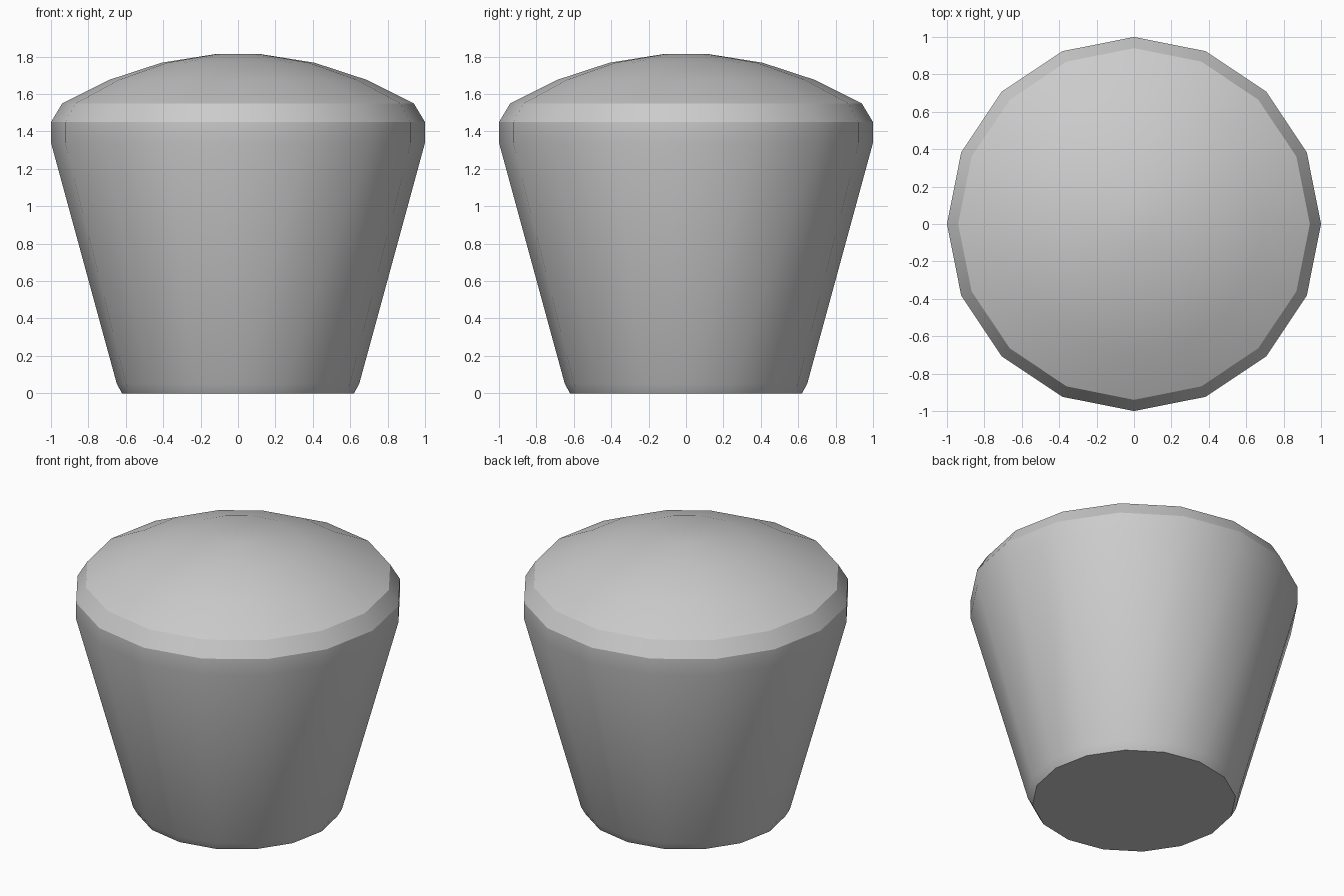
import bpy, bmesh, math

cube = bpy.data.objects.get("Cube")
if cube:
    bpy.data.objects.remove(cube, do_unlink=True)

SIDES = 16

# Single plain colour
grey = bpy.data.materials.new("light_grey")
grey.use_nodes = True
colour = (0.6, 0.6, 0.6, 1)
grey.diffuse_color = colour
grey.node_tree.nodes["Principled BSDF"].inputs["Base Color"].default_value = colour

# Radius and height: tapered stem, rim band, bevel, shallow domed cap
profile = [(0.62, 0), (0.648, 0.05), (1, 1.34), (1, 1.45), (0.94, 1.55),
           (0.69, 1.675), (0.41, 1.767), (0.11, 1.815)]


def lathe(name, points):
    bm = bmesh.new()
    rings = []
    for radius, height in points:
        ring = []
        for i in range(SIDES):
            a = math.tau * i / SIDES
            ring.append(bm.verts.new((radius * math.cos(a), radius * math.sin(a), height)))
        rings.append(ring)
    for low, high in zip(rings, rings[1:]):
        for i in range(SIDES):
            j = (i + 1) % SIDES
            bm.faces.new((low[i], low[j], high[j], high[i]))
    bm.faces.new(rings[0][::-1])
    bm.faces.new(rings[-1])
    mesh = bpy.data.meshes.new(name)
    bm.to_mesh(mesh)
    bm.free()
    obj = bpy.data.objects.new(name, mesh)
    bpy.context.collection.objects.link(obj)
    mesh.materials.append(grey)
    return obj


knob = lathe("round_knob", profile)

# Smooth walls and dome, crisp rim and base edges
bpy.ops.object.select_all(action="DESELECT")
knob.select_set(True)
bpy.context.view_layer.objects.active = knob
bpy.ops.object.shade_smooth_by_angle(angle=math.radians(28))
